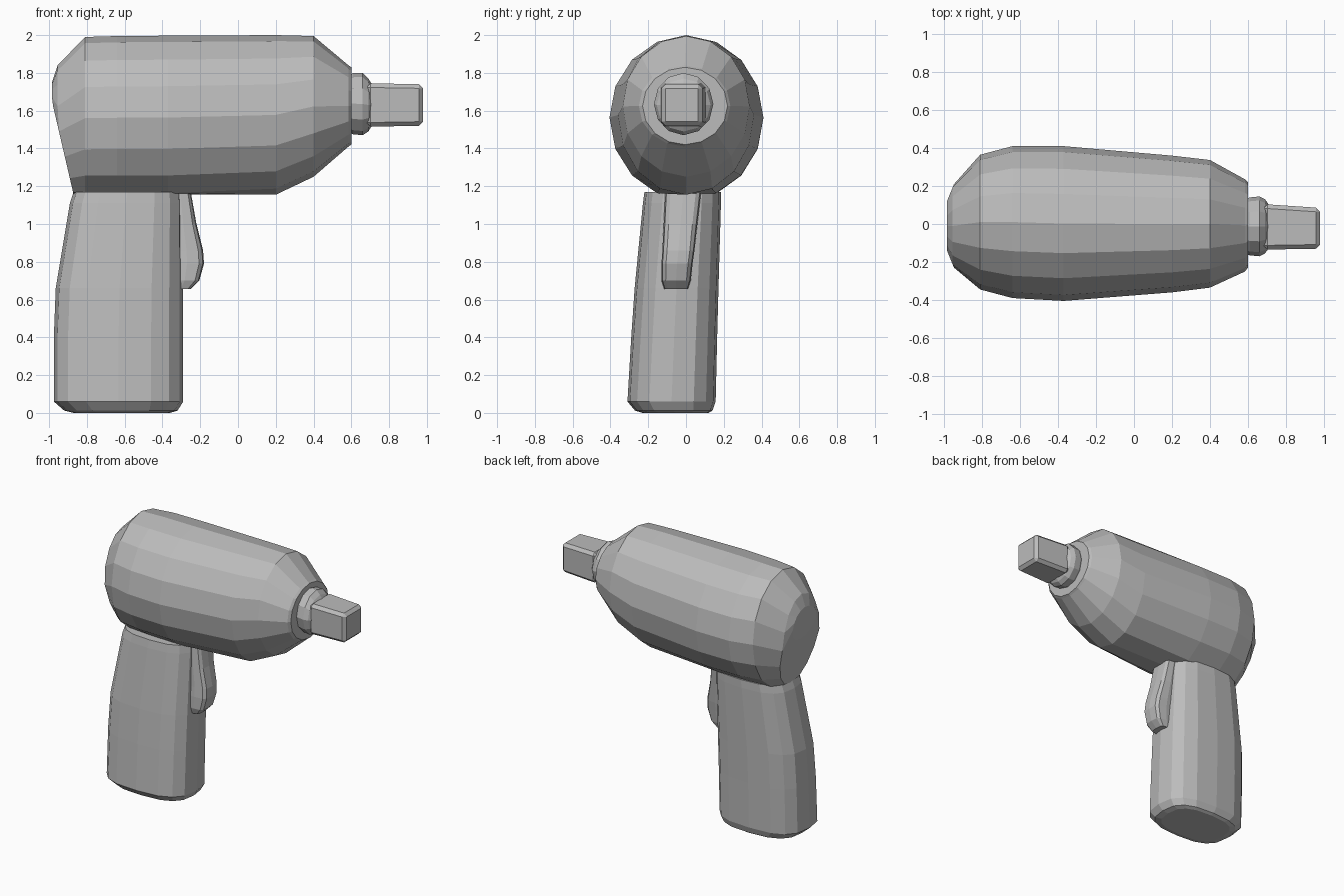
import bpy
import bmesh
import math

cube = bpy.data.objects.get("Cube")
if cube:
    bpy.data.objects.remove(cube, do_unlink=True)

grey = bpy.data.materials.new("plain grey")
grey.use_nodes = True
colour = (0.5, 0.5, 0.5, 1)
grey.diffuse_color = colour
grey.node_tree.nodes["Principled BSDF"].inputs["Base Color"].default_value = colour


def finish(name, bm):
    """Turn a bmesh into a flat shaded grey object."""
    bmesh.ops.remove_doubles(bm, verts=bm.verts, dist=0.0005)
    bmesh.ops.recalc_face_normals(bm, faces=bm.faces)
    mesh = bpy.data.meshes.new(name)
    bm.to_mesh(mesh)
    bm.free()
    mesh.materials.append(grey)
    obj = bpy.data.objects.new(name, mesh)
    bpy.context.collection.objects.link(obj)
    return obj


def signed_power(value, power):
    return math.copysign(abs(value) ** power, value)


def loft(name, sections, place, sides=16, squareness=2.0, phase=0.0):
    """Skin rounded sections (position, a low, a high, b low, b high)."""
    bm = bmesh.new()
    rings = []
    for pos, a0, a1, b0, b1 in sections:
        ring = []
        for i in range(sides):
            angle = math.tau * (i + phase) / sides
            a = signed_power(math.cos(angle), 2 / squareness)
            b = signed_power(math.sin(angle), 2 / squareness)
            point = place(pos, (a0 + a1 + (a1 - a0) * a) / 2,
                          (b0 + b1 + (b1 - b0) * b) / 2)
            ring.append(bm.verts.new(point))
        rings.append(ring)
    for low, high in zip(rings, rings[1:]):
        for i in range(sides):
            j = (i + 1) % sides
            bm.faces.new((low[i], low[j], high[j], high[i]))
    bm.faces.new(rings[0])
    bm.faces.new(rings[-1])
    return finish(name, bm)


def along_x(pos, a, b):
    return (pos, a, b)


def along_z(pos, a, b):
    return (a, b, pos)


def body_place(x, y, z):
    # flat underside and a rear that slopes in towards the handle
    z = max(z, 1.155)
    return (max(x, -0.985 + max(0, 1.65 - z) * 0.232), y, z)


# Motor housing
loft("motor_housing", [
    (-0.985, -0.15, 0.13, 1.5, 1.75),
    (-0.955, -0.23, 0.21, 1.14, 1.84),
    (-0.81, -0.345, 0.365, 1.13, 1.99),
    (-0.64, -0.39, 0.41, 1.13, 1.995),
    (-0.37, -0.405, 0.41, 1.13, 1.997),
    (0.2, -0.36, 0.36, 1.155, 2.0),
    (0.4, -0.335, 0.337, 1.25, 1.995),
    (0.585, -0.25, 0.235, 1.41, 1.84),
    (0.6, -0.23, 0.22, 1.42, 1.83),
], body_place)

# Chuck collar
loft("chuck_collar", [
    (0.58, -0.155, 0.13, 1.49, 1.78),
    (0.61, -0.165, 0.14, 1.475, 1.8),
    (0.66, -0.17, 0.145, 1.47, 1.8),
    (0.69, -0.155, 0.13, 1.49, 1.77),
    (0.715, -0.12, 0.095, 1.53, 1.73),
], along_x, sides=12)

# Square drive at the tip
drive = loft("square_drive", [
    (0.68, -0.135, 0.105, 1.515, 1.745),
    (0.98, -0.13, 0.085, 1.52, 1.74),
], along_x, sides=4, squareness=1000, phase=0.5)
bevel = drive.modifiers.new("soft edges", "BEVEL")
bevel.width = 0.022
bevel.segments = 1

# Handle
loft("handle", [
    (0.0, -0.87, -0.36, -0.23, 0.12),
    (0.012, -0.92, -0.32, -0.27, 0.14),
    (0.06, -0.975, -0.29, -0.31, 0.157),
    (0.4, -0.975, -0.29, -0.29, 0.165),
    (0.66, -0.965, -0.29, -0.272, 0.172),
    (1.11, -0.89, -0.295, -0.228, 0.185),
    (1.17, -0.87, -0.3, -0.22, 0.185),
], along_z, squareness=2.8)

# Trigger
loft("trigger", [
    (0.655, -0.36, -0.25, -0.115, 0.01),
    (0.7, -0.36, -0.205, -0.13, 0.025),
    (0.79, -0.36, -0.18, -0.13, 0.035),
    (0.86, -0.36, -0.185, -0.125, 0.045),
    (1.0, -0.36, -0.22, -0.118, 0.06),
    (1.17, -0.36, -0.25, -0.11, 0.08),
], along_z, sides=12, squareness=4)
